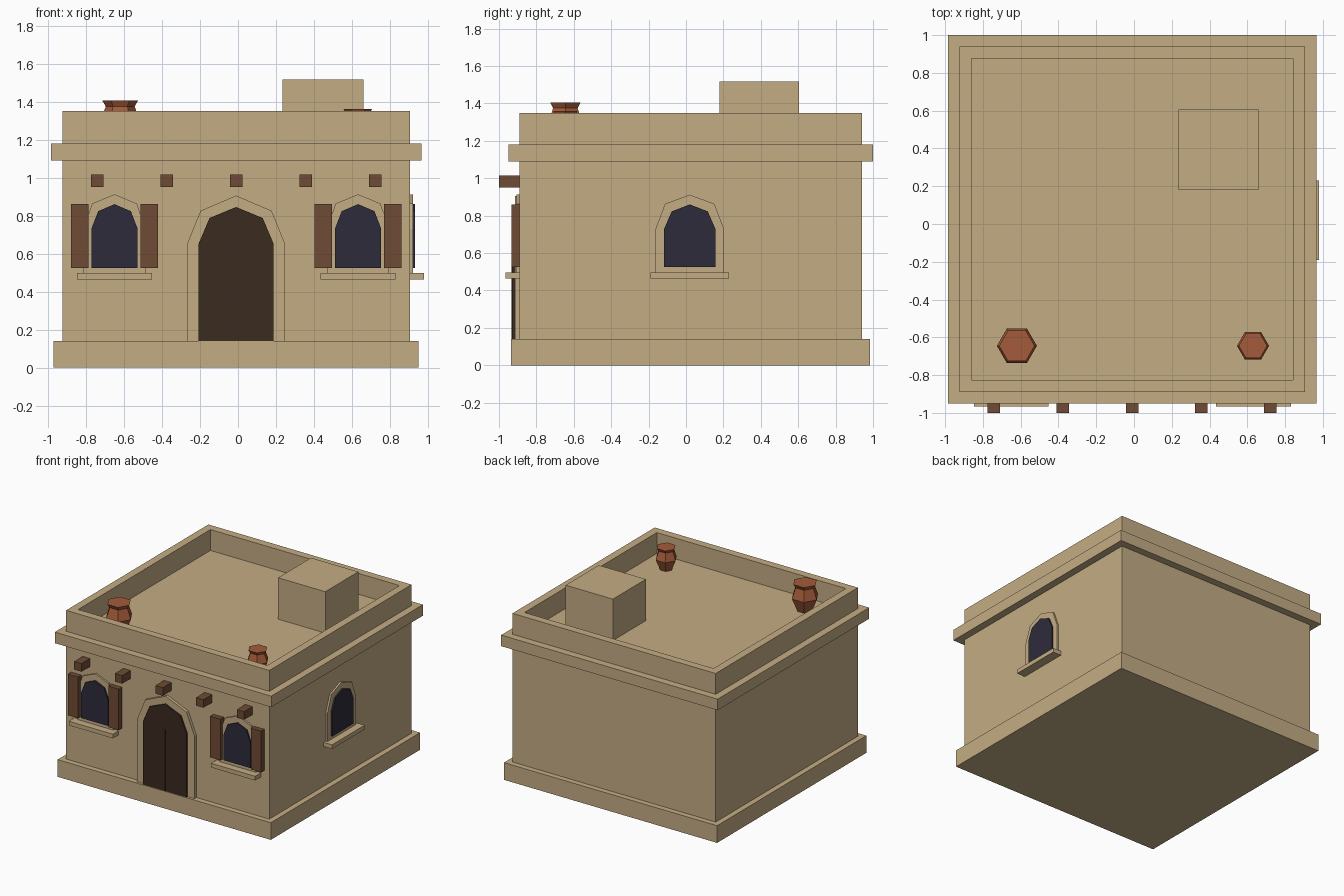
import bpy, bmesh
from math import pi
from mathutils import Matrix, Vector

cube = bpy.data.objects.get("Cube")
if cube:
    bpy.data.objects.remove(cube)


def material(name, rgb):
    m = bpy.data.materials.new(name)
    m.use_nodes = True
    m.diffuse_color = (*rgb, 1)
    m.node_tree.nodes["Principled BSDF"].inputs["Base Color"].default_value = (*rgb, 1)
    return m


SAND = material("sandstone", (0.55, 0.415, 0.23))
WOOD = material("brown_wood", (0.159, 0.072, 0.035))
DOOR = material("dark_door_wood", (0.044, 0.024, 0.014))
GLASS = material("dark_glass", (0.027, 0.024, 0.044))
CLAY = material("terracotta", (0.371, 0.105, 0.042))


def finish(name, bm, mat, matrix=Matrix()):
    bmesh.ops.recalc_face_normals(bm, faces=bm.faces)
    me = bpy.data.meshes.new(name)
    bm.to_mesh(me)
    bm.free()
    me.materials.append(mat)
    ob = bpy.data.objects.new(name, me)
    ob.matrix_world = matrix
    bpy.context.collection.objects.link(ob)
    return ob


def box_mesh(lo, hi):
    lo, hi = Vector(lo), Vector(hi)
    bm = bmesh.new()
    bmesh.ops.create_cube(bm, size=1)
    for v in bm.verts:
        v.co = (lo + hi) / 2 + v.co * (hi - lo)
    return bm


def box(name, lo, hi, mat, matrix=Matrix()):
    return finish(name, box_mesh(lo, hi), mat, matrix)


def arch(name, half, bottom, spring, shoulder, apex, out, mat, matrix):
    """Pointed arch slab standing out from a wall whose outside is local -y."""
    right = [(half, bottom), (half, spring), shoulder]
    outline = right + [(0, apex)] + [(-x, z) for x, z in reversed(right)]
    bm = bmesh.new()
    face = bm.faces.new([bm.verts.new((x, 0.02, z)) for x, z in outline])
    ext = bmesh.ops.extrude_face_region(bm, geom=[face])["geom"]
    for v in ext:
        if isinstance(v, bmesh.types.BMVert):
            v.co.y = -out
    return finish(name, bm, mat, matrix)


def window(name, matrix, wide=1.0, shutters=True):
    arch(name + "_frame", 0.163 * wide, 0.49, 0.73, (0.118 * wide, 0.863), 0.912, 0.015, SAND, matrix)
    arch(name + "_pane", 0.122 * wide, 0.525, 0.73, (0.086 * wide, 0.823), 0.86, 0.027, GLASS, matrix)
    sill = 0.198 * (wide + 1) / 2
    box(name + "_sill", (-sill, -0.075, 0.463), (sill, 0.02, 0.497), SAND, matrix)
    if shutters:
        for side, x in (("right", -0.183), ("left", 0.183)):
            box(f"{name}_{side}_shutter", (x - 0.046, -0.043, 0.525), (x + 0.046, 0.01, 0.86), WOOD, matrix)


# Building: middle of the plan, walls, plinth and cornice
CX, CY, HALF = -0.01, 0.025, 0.915
FRONT, SIDE = CY - HALF, CX + HALF


def slab(half, z0, z1):
    return (CX - half, CY - half, z0), (CX + half, CY + half, z1)


box("plinth", *slab(0.96, 0, 0.14), SAND)
box("cornice", *slab(0.975, 1.09, 1.18), SAND)

# Walls with a sunken roof inside the parapet
bm = box_mesh(*slab(HALF, 0.1, 1.35))
top = max(bm.faces, key=lambda f: f.calc_center_median().z)
bmesh.ops.inset_region(bm, faces=[top], thickness=0.09)
well = bmesh.ops.extrude_face_region(bm, geom=[top])["geom"]
bmesh.ops.translate(bm, vec=(0, 0, -0.17), verts=[g for g in well if isinstance(g, bmesh.types.BMVert)])
if top.is_valid:
    bmesh.ops.delete(bm, geom=[top], context="FACES_ONLY")
finish("walls_and_parapet", bm, SAND)

box("roof_hatch", (0.235, 0.18, 1.17), (0.66, 0.605, 1.517), SAND)

# Door in its arched surround
door_at = Matrix.Translation((CX, FRONT, 0))
arch("door_frame", 0.258, 0.13, 0.65, (0.187, 0.825), 0.905, 0.025, SAND, door_at)
arch("door", 0.198, 0.14, 0.65, (0.14, 0.787), 0.845, 0.038, DOOR, door_at)
box("door_seam", (-0.008, -0.043, 0.135), (0.008, 0, 0.64), DOOR, door_at)

# Windows
window("right_front_window", Matrix.Translation((-0.65, FRONT, 0)))
window("left_front_window", Matrix.Translation((0.632, FRONT, 0)))
window("side_window", Matrix.Translation((SIDE, 0.02, 0)) @ Matrix.Rotation(pi / 2, 4, "Z"),
       wide=1.12, shutters=False)

# Row of roof beam ends
for i in range(5):
    x = CX + (i - 2) * 0.366
    box(f"beam_end_{i + 1}", (x - 0.033, -1, 0.95), (x + 0.033, FRONT + 0.02, 1.016), WOOD)


# Six-sided clay pots on the roof
def pot(name, x, y, size):
    profile = [(0.06, 0), (0.106, 0.11), (0.076, 0.195), (0.094, 0.225)]
    bm = bmesh.new()
    rings = []
    for r, z in profile:
        ring = bmesh.ops.create_circle(bm, segments=6, radius=r * size,
                                       matrix=Matrix.Translation((0, 0, z * size)) @ Matrix.Rotation(pi / 2, 4, "Z"))
        rings.append(ring["verts"])
    for a, b in zip(rings, rings[1:]):
        for i in range(6):
            j = (i + 1) % 6
            bm.faces.new((a[i], a[j], b[j], b[i]))
    bm.faces.new(rings[0])
    bm.faces.new(rings[-1])
    finish(name, bm, CLAY, Matrix.Translation((x, y, 1.18)))


pot("large_pot", -0.62, -0.645, 1)
pot("small_pot", 0.63, -0.645, 0.8)
